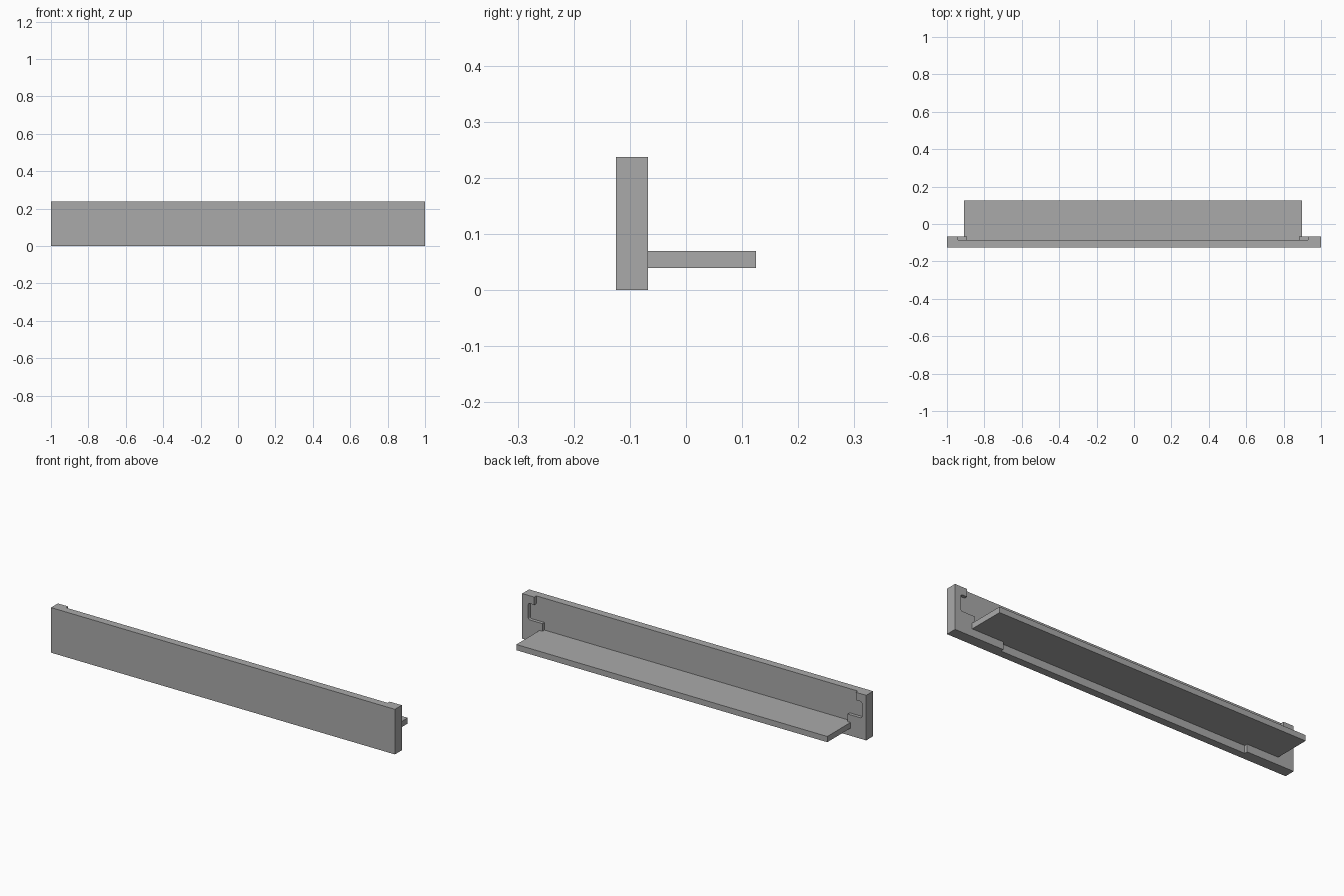
import bpy
import bmesh

default = bpy.data.objects.get("Cube")
if default:
    bpy.data.objects.remove(default, do_unlink=True)

FRONT, RECESS, BACK, REAR = -0.125, -0.085, -0.068, 0.125
HEIGHT = 0.237
SHIFT = -0.005  # the shelf and recess sit slightly off centre

grey = bpy.data.materials.new("plain grey")
grey.use_nodes = True
grey.diffuse_color = (0.4, 0.4, 0.4, 1)
grey.node_tree.nodes["Principled BSDF"].inputs["Base Color"].default_value = grey.diffuse_color


def extrude_profile(name, points, y0, y1, round_x=None):
    """Extrude an x-z outline along y, rounding the corners at |x - SHIFT| = round_x."""
    bm = bmesh.new()
    face = bm.faces.new([bm.verts.new((x, y0, z)) for x, z in points])
    result = bmesh.ops.extrude_face_region(bm, geom=[face])
    moved = [v for v in result["geom"] if isinstance(v, bmesh.types.BMVert)]
    bmesh.ops.translate(bm, verts=moved, vec=(0, y1 - y0, 0))
    bmesh.ops.recalc_face_normals(bm, faces=bm.faces)
    if round_x:
        corners = [e for e in bm.edges
                   if abs(e.verts[0].co.y - e.verts[1].co.y) > 0.001
                   and abs(abs(e.verts[0].co.x - SHIFT) - round_x) < 0.001]
        bmesh.ops.bevel(bm, geom=corners, offset=0.008, segments=3,
                        profile=0.5, affect='EDGES')
    mesh = bpy.data.meshes.new(name)
    bm.to_mesh(mesh)
    bm.free()
    mesh.materials.append(grey)
    obj = bpy.data.objects.new(name, mesh)
    bpy.context.collection.objects.link(obj)
    return obj


def rectangle(x0, x1, z0, z1):
    return [(x0, z0), (x1, z0), (x1, z1), (x0, z1)]


# Front board
board = extrude_profile("front_board", rectangle(-1, 1, 0, HEIGHT), FRONT, BACK)

# Stepped recess in the back of the board, with a hook-shaped notch at each end
half = [(0.72, -0.05), (0.72, 0.055), (0.887, 0.055), (0.887, 0.11),
        (0.97, 0.11), (0.97, 0.196), (0.935, 0.196), (0.935, 0.3)]
outline = [(x + SHIFT, z) for x, z in half] + [(SHIFT - x, z) for x, z in reversed(half)]
cutter = extrude_profile("recess_cutter", outline, RECESS, 0, round_x=0.97)
cutter.hide_render = True

cut = board.modifiers.new("recess", 'BOOLEAN')
cut.operation = 'DIFFERENCE'
cut.solver = 'EXACT'
cut.object = cutter
bpy.context.view_layer.objects.active = board
bpy.ops.object.modifier_apply(modifier=cut.name)
bpy.data.objects.remove(cutter, do_unlink=True)

# Shelf reaching back from the recess
extrude_profile("shelf", rectangle(SHIFT - 0.904, SHIFT + 0.904, 0.04, 0.07), RECESS, REAR)
